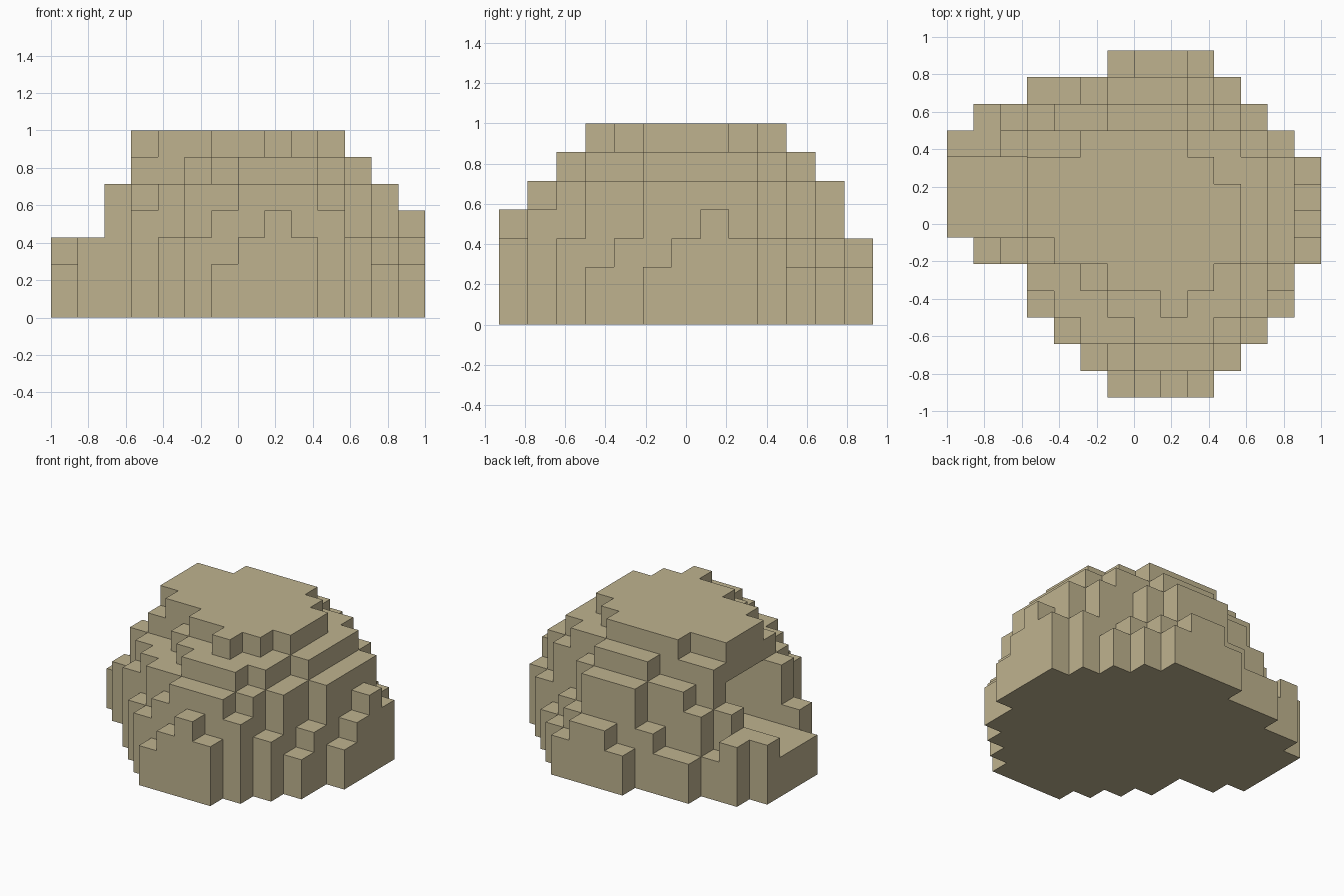
import bpy
import bmesh
from mathutils import Vector

cube = bpy.data.objects.get("Cube")
if cube:
    bpy.data.objects.remove(cube, do_unlink=True)

CELL = 1 / 7
CENTRE = Vector((7, 6.5, 0))


def terrace(cells, levels, first_row, starts, ends):
    """Fill one stepped terrace: each row runs from its start to its end column."""
    for level in levels:
        for offset, (start, end) in enumerate(zip(starts, ends)):
            for column in range(start, end + 1):
                cells.add((column, first_row + offset, level))


def add_block_surface(name, cells, material):
    """Make a mesh with a square face on every exposed side of the cells."""
    bm = bmesh.new()
    corners = {}

    def vertex(point):
        key = tuple(round(value) for value in point)
        if key not in corners:
            corners[key] = bm.verts.new((Vector(key) - CENTRE) * CELL)
        return corners[key]

    for cell in sorted(cells):
        for axis in range(3):
            for side in (0, 1):
                neighbour = list(cell)
                neighbour[axis] += 2 * side - 1
                if tuple(neighbour) in cells:
                    continue
                u, v, n = Vector(), Vector(), Vector()
                n[axis] = side
                u[(axis + 1) % 3] = 1
                v[(axis + 2) % 3] = 1
                base = Vector(cell) + n
                loop = [base, base + u, base + u + v, base + v]
                if not side:
                    loop.reverse()
                bm.faces.new([vertex(point) for point in loop])

    mesh = bpy.data.meshes.new(name)
    bm.to_mesh(mesh)
    bm.free()
    mesh.materials.append(material)
    obj = bpy.data.objects.new(name, mesh)
    bpy.context.scene.collection.objects.link(obj)
    return obj


# Single sandy colour
sand = bpy.data.materials.new("sand")
sand.use_nodes = True
colour = (0.52, 0.45, 0.275, 1)
sand.diffuse_color = colour
sand.node_tree.nodes["Principled BSDF"].inputs["Base Color"].default_value = colour

mound = set()

# Broad base, including the low entrance shelf
terrace(mound, (0, 1), 0,
        [6, 5, 4, 3, 3, 1, 0, 0, 0, 0, 1, 3, 6],
        [9, 10, 11, 12, 12, 13, 13, 13, 13, 12, 11, 10, 9])

# Lower wall with a small corner post beside the shelf
terrace(mound, [2], 0,
        [7, 5, 4, 3, 3, 1, 3, 3, 3, 0, 3, 5, 7],
        [9, 10, 11, 11, 12, 12, 13, 13, 13, 12, 10, 9, 8])
mound.add((1, 10, 2))

# Middle wall
terrace(mound, [3], 0,
        [8, 6, 5, 3, 3, 2, 3, 3, 3, 2, 3, 6],
        [8, 10, 10, 11, 11, 12, 12, 13, 12, 11, 9, 8])

# Upper wall
terrace(mound, [4], 1,
        [7, 5, 4, 3, 2, 3, 3, 3, 3, 4, 6],
        [9, 10, 11, 11, 12, 12, 12, 12, 11, 9, 8])

# Shoulder
terrace(mound, [5], 2,
        [7, 6, 5, 3, 3, 3, 3, 3, 6],
        [9, 10, 10, 11, 11, 11, 11, 10, 8])

# Flat roof
terrace(mound, [6], 3,
        [8, 6, 4, 3, 3, 3, 5],
        [8, 9, 10, 10, 10, 9, 8])

# Hollow under the roof behind the entrance shelf
hollow = set()
terrace(hollow, (2, 3, 4), 6, [3] * 3, [5] * 3)

add_block_surface("stepped_mound", mound - hollow, sand)
